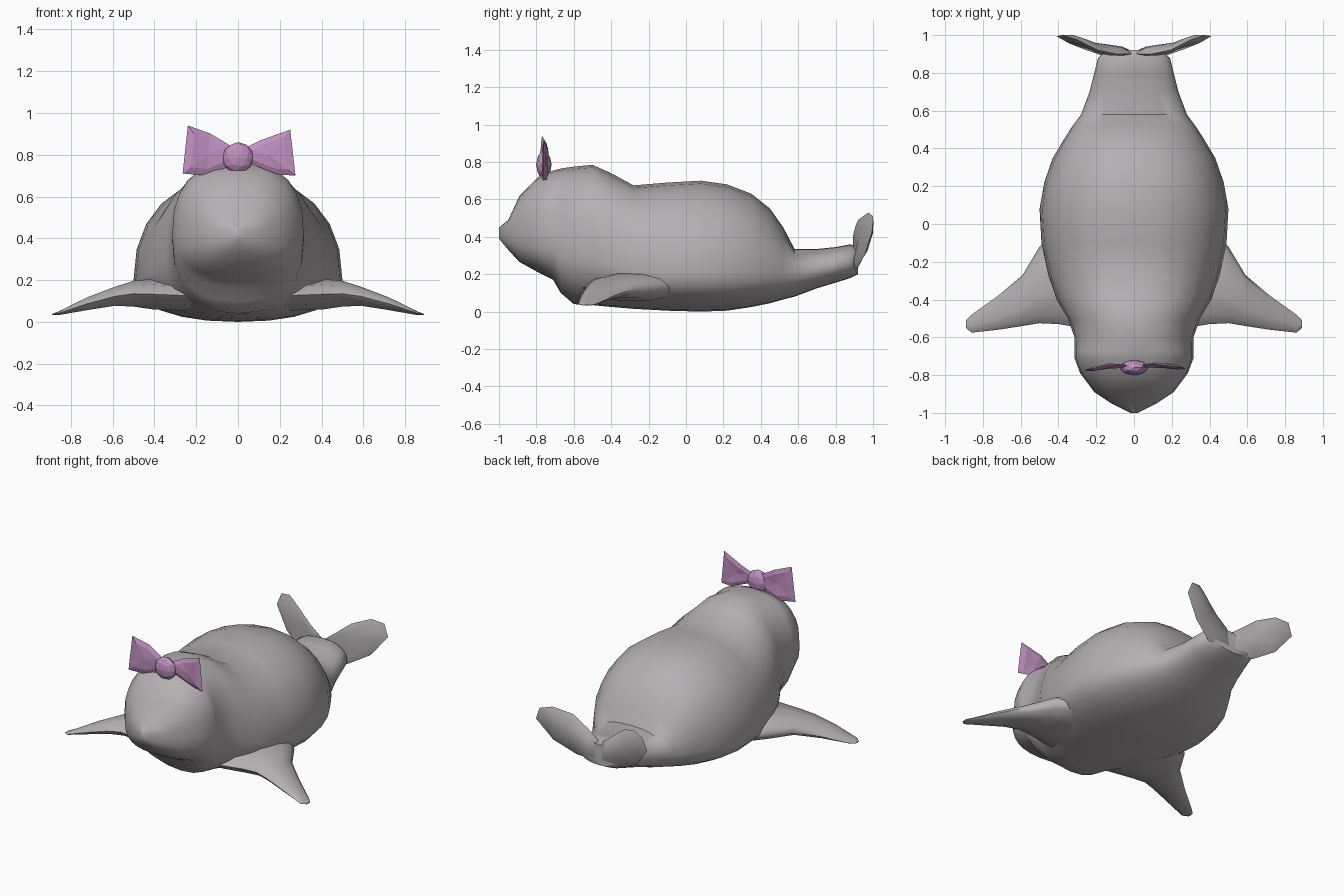
import bpy, bmesh, math
from mathutils import Vector

if "Cube" in bpy.data.objects:
    bpy.data.objects.remove(bpy.data.objects["Cube"])


def material(name, rgb):
    m = bpy.data.materials.new(name)
    m.diffuse_color = (*rgb, 1)
    m.use_nodes = True
    m.node_tree.nodes["Principled BSDF"].inputs["Base Color"].default_value = m.diffuse_color
    return m


GREY = material("seal grey", (0.46, 0.43, 0.445))
PINK = material("bow purple", (0.53, 0.28, 0.53))


def finish(bm, name, mat, angle=None):
    bmesh.ops.recalc_face_normals(bm, faces=bm.faces)
    me = bpy.data.meshes.new(name)
    bm.to_mesh(me)
    bm.free()
    me.materials.append(mat)
    ob = bpy.data.objects.new(name, me)
    bpy.context.collection.objects.link(ob)
    if angle:
        bpy.ops.object.select_all(action='DESELECT')
        ob.select_set(True)
        bpy.context.view_layer.objects.active = ob
        bpy.ops.object.shade_smooth_by_angle(angle=math.radians(angle))
    return ob


def loft(bm, rings):
    """Skin a list of point rings and close both ends."""
    rows = [[bm.verts.new(p) for p in r] for r in rings]
    n = len(rows[0])
    for a, b in zip(rows, rows[1:]):
        for i in range(n):
            j = (i + 1) % n
            bm.faces.new((a[i], a[j], b[j], b[i]))
    bm.faces.new(rows[0])
    bm.faces.new(rows[-1])


def lens(bm, outline, thick):
    """Flat petal from an outline, raised in the middle on both sides in y."""
    mid = sum((Vector(p) for p in outline), Vector()) / len(outline)
    rim = [bm.verts.new(p) for p in outline]
    inner = {}
    for s in (-1, 1):
        row = [bm.verts.new(Vector(p).lerp(mid, 0.3) + Vector((0, s * thick, 0))) for p in outline]
        for i in range(len(rim)):
            j = (i + 1) % len(rim)
            bm.faces.new((rim[i], rim[j], row[j], row[i]))
        c = bm.verts.new(mid + Vector((0, s * thick, 0)))
        for i in range(len(rim)):
            bm.faces.new((row[i], row[(i + 1) % len(rim)], c))


def spow(v, e):
    return math.copysign(abs(v) ** e, v)


# Body: y, half width, height of widest line, top, bottom
SECTIONS = [
    (-1.00, 0.02, 0.42, 0.45, 0.39), (-0.95, 0.12, 0.415, 0.49, 0.33),
    (-0.89, 0.21, 0.41, 0.62, 0.265), (-0.79, 0.285, 0.41, 0.72, 0.21),
    (-0.71, 0.315, 0.41, 0.755, 0.17), (-0.67, 0.315, 0.40, 0.765, 0.10),
    (-0.60, 0.315, 0.36, 0.775, 0.04), (-0.50, 0.35, 0.30, 0.785, 0.035),
    (-0.40, 0.41, 0.25, 0.74, 0.025), (-0.28, 0.45, 0.22, 0.675, 0.015),
    (-0.10, 0.49, 0.20, 0.69, 0.005), (0.08, 0.50, 0.20, 0.70, 0.0),
    (0.22, 0.475, 0.20, 0.68, 0.005), (0.35, 0.43, 0.20, 0.63, 0.025),
    (0.45, 0.37, 0.20, 0.55, 0.045), (0.52, 0.325, 0.20, 0.45, 0.065),
    (0.58, 0.28, 0.20, 0.335, 0.08), (0.70, 0.235, 0.22, 0.335, 0.125),
    (0.80, 0.21, 0.245, 0.345, 0.155), (0.88, 0.19, 0.26, 0.36, 0.18),
    (0.92, 0.14, 0.27, 0.34, 0.20)]
N = 24
bm = bmesh.new()
rings = []
for y, w, zm, top, bot in SECTIONS:
    e = 0.78 if y < -0.6 else 0.9
    ring = []
    for k in range(N):
        a = math.tau * k / N
        s = spow(math.sin(a), e)
        ring.append((w * spow(math.cos(a), e), y, zm + s * ((top - zm) if s > 0 else (zm - bot))))
    rings.append(ring)
loft(bm, rings)
finish(bm, "body", GREY, 50)

# Front flippers: x, front y, back y, bottom z, top z
FLIPPER = [(0.22, -0.56, 0.02, 0.05, 0.20), (0.40, -0.53, -0.02, 0.055, 0.21),
           (0.50, -0.525, -0.12, 0.07, 0.20), (0.59, -0.54, -0.27, 0.075, 0.17),
           (0.72, -0.56, -0.38, 0.055, 0.12), (0.86, -0.575, -0.48, 0.032, 0.05),
           (0.89, -0.55, -0.51, 0.032, 0.038)]
# Tail fluke outline, one side
FLUKE = [(0, 0.91, 0.22), (0.17, 0.905, 0.22), (0.31, 0.955, 0.30), (0.41, 0.995, 0.43),
         (0.38, 1.0, 0.51), (0.30, 0.975, 0.53), (0.19, 0.92, 0.49), (0.09, 0.90, 0.41),
         (0, 0.90, 0.34)]
for side, sx in (("left", -1), ("right", 1)):
    bm = bmesh.new()
    loft(bm, [[(sx * x, (f + b) / 2 + (b - f) / 2 * math.cos(math.tau * k / 10),
                (lo + hi) / 2 + (hi - lo) / 2 * math.sin(math.tau * k / 10)) for k in range(10)]
              for x, f, b, lo, hi in FLIPPER])
    finish(bm, side + "_flipper", GREY, 60)
    bm = bmesh.new()
    lens(bm, [(sx * x, y, z) for x, y, z in FLUKE], 0.02)
    finish(bm, side + "_tail_fluke", GREY, 60)

# Bow: two slightly different loops and a faceted knot
LOOPS = {
    "left": [(-0.03, -0.75, 0.84), (-0.13, -0.745, 0.90), (-0.24, -0.77, 0.94),
             (-0.265, -0.775, 0.71), (-0.15, -0.75, 0.70), (-0.03, -0.75, 0.75)],
    "right": [(0.03, -0.75, 0.83), (0.11, -0.74, 0.87), (0.25, -0.76, 0.92),
              (0.275, -0.765, 0.70), (0.19, -0.745, 0.705), (0.03, -0.75, 0.77)]}
for side, pts in LOOPS.items():
    bm = bmesh.new()
    lens(bm, pts, 0.01)
    finish(bm, side + "_bow_loop", PINK)
bm = bmesh.new()
bmesh.ops.create_icosphere(bm, subdivisions=2, radius=0.075)
for v in bm.verts:
    v.co = (v.co.x, v.co.y * 0.55 - 0.76, v.co.z + 0.785)
finish(bm, "bow_knot", PINK)
